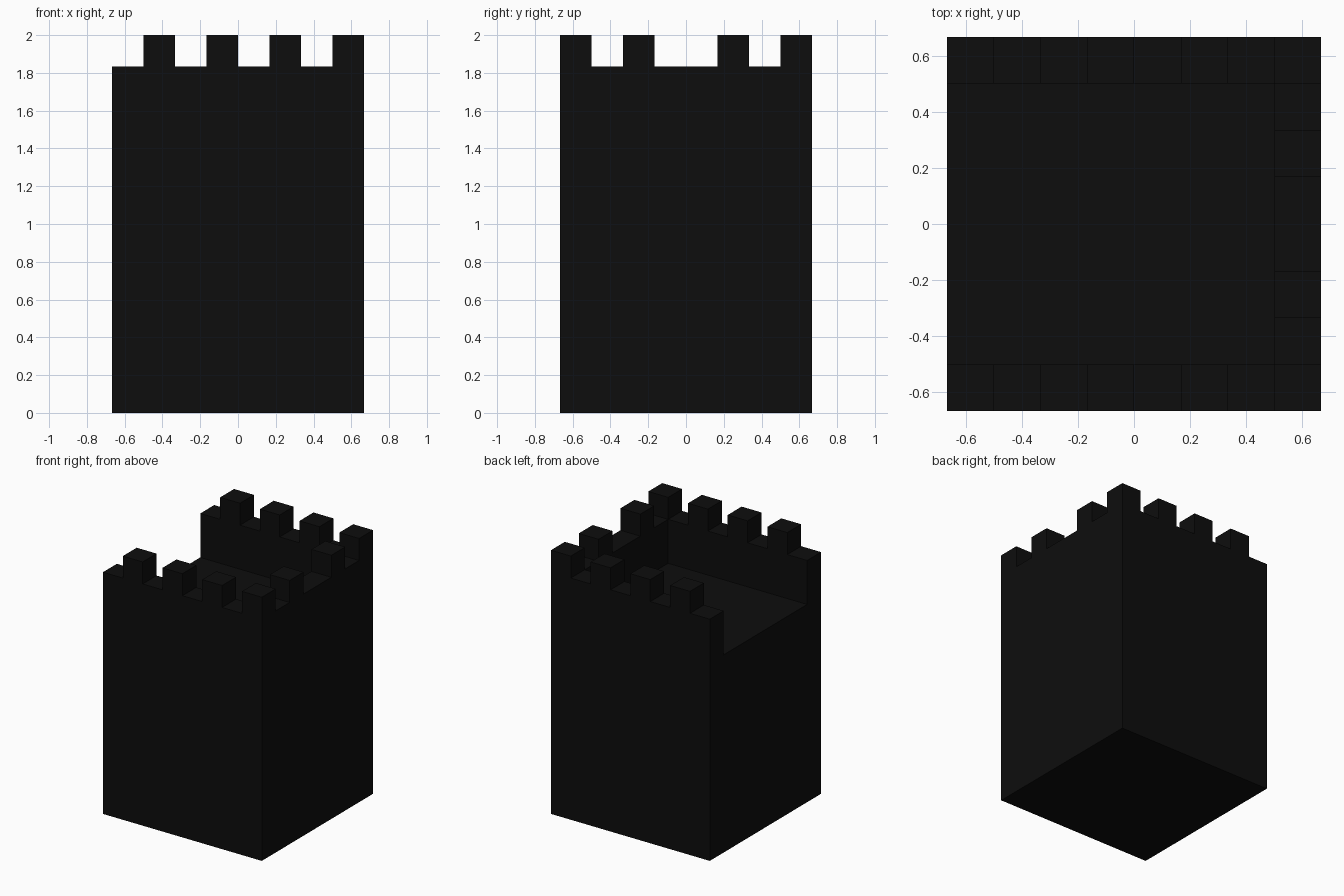
import bpy
import bmesh
from mathutils import Vector

cube = bpy.data.objects.get("Cube")
if cube:
    bpy.data.objects.remove(cube, do_unlink=True)

U = 1 / 6              # one block
HALF = 4 * U           # half the tower's width
FLOOR, WALK, TOP = 9 * U, 11 * U, 12 * U

stone = bpy.data.materials.new("black stone")
stone.use_nodes = True
colour = (0.004, 0.004, 0.004, 1)
stone.diffuse_color = colour
stone.node_tree.nodes["Principled BSDF"].inputs["Base Color"].default_value = colour


def extrude_outline(name, outline, direction):
    """Extrude a flat outline into a solid part."""
    bm = bmesh.new()
    face = bm.faces.new([bm.verts.new(p) for p in outline])
    out = bmesh.ops.extrude_face_region(bm, geom=[face], use_keep_orig=True)
    moved = [v for v in out["geom"] if isinstance(v, bmesh.types.BMVert)]
    bmesh.ops.translate(bm, verts=moved, vec=Vector(direction))
    bmesh.ops.recalc_face_normals(bm, faces=bm.faces)
    mesh = bpy.data.meshes.new(name)
    bm.to_mesh(mesh)
    bm.free()
    mesh.materials.append(stone)
    obj = bpy.data.objects.new(name, mesh)
    bpy.context.collection.objects.link(obj)


def battlement(start, pattern):
    """Crenellated outline as (distance, height); 1 is a merlon, 0 a gap."""
    points = [(start, FLOOR)]
    last = None
    for i, high in enumerate(pattern):
        if high != last:
            at = start + i * U
            if last is not None:
                points.append((at, TOP if last else WALK))
            points.append((at, TOP if high else WALK))
        last = high
    end = start + len(pattern) * U
    return points + [(end, TOP if last else WALK), (end, FLOOR)]


# Solid tower body up to the roof floor
extrude_outline("tower_body",
                [(-HALF, -HALF, 0), (HALF, -HALF, 0), (HALF, HALF, 0), (-HALF, HALF, 0)],
                (0, 0, FLOOR))

# Front and back parapets
for name, y in (("front_parapet", -HALF), ("back_parapet", HALF - U)):
    outline = [(x, y, z) for x, z in battlement(-HALF, (0, 1, 0, 1, 0, 1, 0, 1))]
    extrude_outline(name, outline, (0, U, 0))

# Side parapet between them; the opposite side stays open
outline = [(HALF - U, y, z) for y, z in battlement(-HALF + U, (0, 1, 0, 0, 1, 0))]
extrude_outline("left_parapet", outline, (U, 0, 0))
